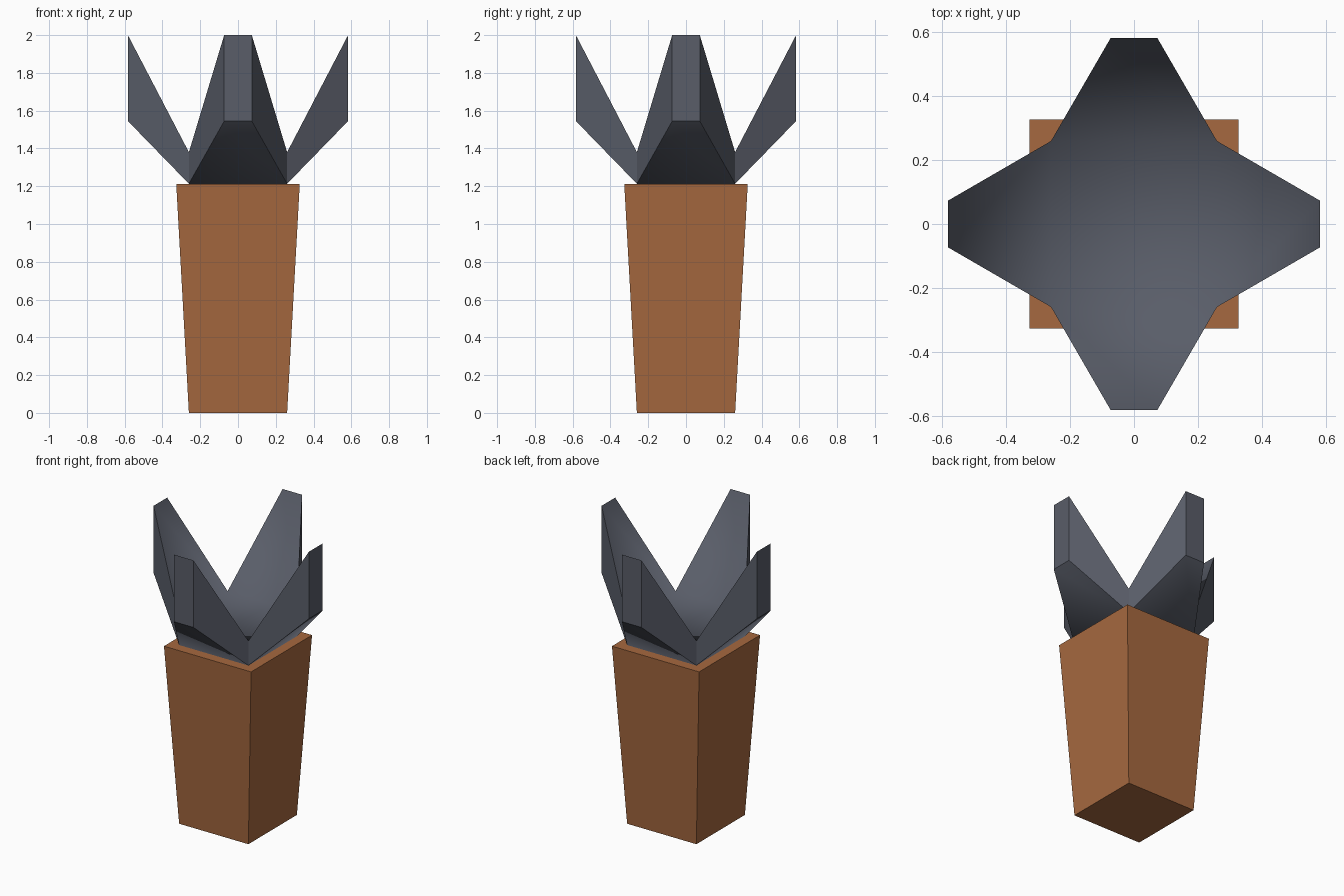
import bpy, bmesh

if "Cube" in bpy.data.objects:
    bpy.data.objects.remove(bpy.data.objects["Cube"])


def material(name, rgb):
    mat = bpy.data.materials.new(name)
    mat.diffuse_color = (*rgb, 1)
    mat.use_nodes = True
    mat.node_tree.nodes["Principled BSDF"].inputs["Base Color"].default_value = mat.diffuse_color
    return mat


def box(bm, z0, z1, r0, r1):
    """Square block that tapers from half-width r0 to r1."""
    bmesh.ops.create_cube(bm, size=2)
    for v in bm.verts:
        top = v.co.z > 0
        r = r1 if top else r0
        v.co = (v.co.x * r, v.co.y * r, z1 if top else z0)
    bm.normal_update()


def finish(bm, name, mat):
    bmesh.ops.recalc_face_normals(bm, faces=bm.faces)
    me = bpy.data.meshes.new(name)
    bm.to_mesh(me)
    bm.free()
    me.materials.append(mat)
    ob = bpy.data.objects.new(name, me)
    bpy.context.collection.objects.link(ob)
    return ob


# Tapered square pot
bm = bmesh.new()
box(bm, 0, 1.213, 0.26, 0.327)
finish(bm, "pot", material("terracotta", (0.38, 0.14, 0.05)))

# Plant: a low block whose four sides are pulled outward and up into leaves
bm = bmesh.new()
box(bm, 1.213, 1.38, 0.26, 0.26)
for side in [f for f in bm.faces if abs(f.normal.z) < 0.1]:
    out = side.normal.copy()
    across = out.yzx if abs(out.x) < 0.5 else out.yxz
    across = out.cross((0, 0, 1))
    tip = bmesh.ops.extrude_discrete_faces(bm, faces=[side])["faces"][0]
    for v in tip.verts:
        s = 1 if v.co.dot(across) > 0 else -1
        z = 2.0 if v.co.z > 1.3 else 1.545
        v.co = out * 0.583 + across * s * 0.073
        v.co.z = z

# Smooth only across the inner bowl and across the underside
bmesh.ops.recalc_face_normals(bm, faces=bm.faces)
bm.normal_update()
for f in bm.faces:
    f.smooth = True
for e in bm.edges:
    a, b = (f.normal.z for f in e.link_faces)
    e.smooth = a * b > 0.1
finish(bm, "plant_leaves", material("dark_leaf", (0.1, 0.11, 0.14)))
